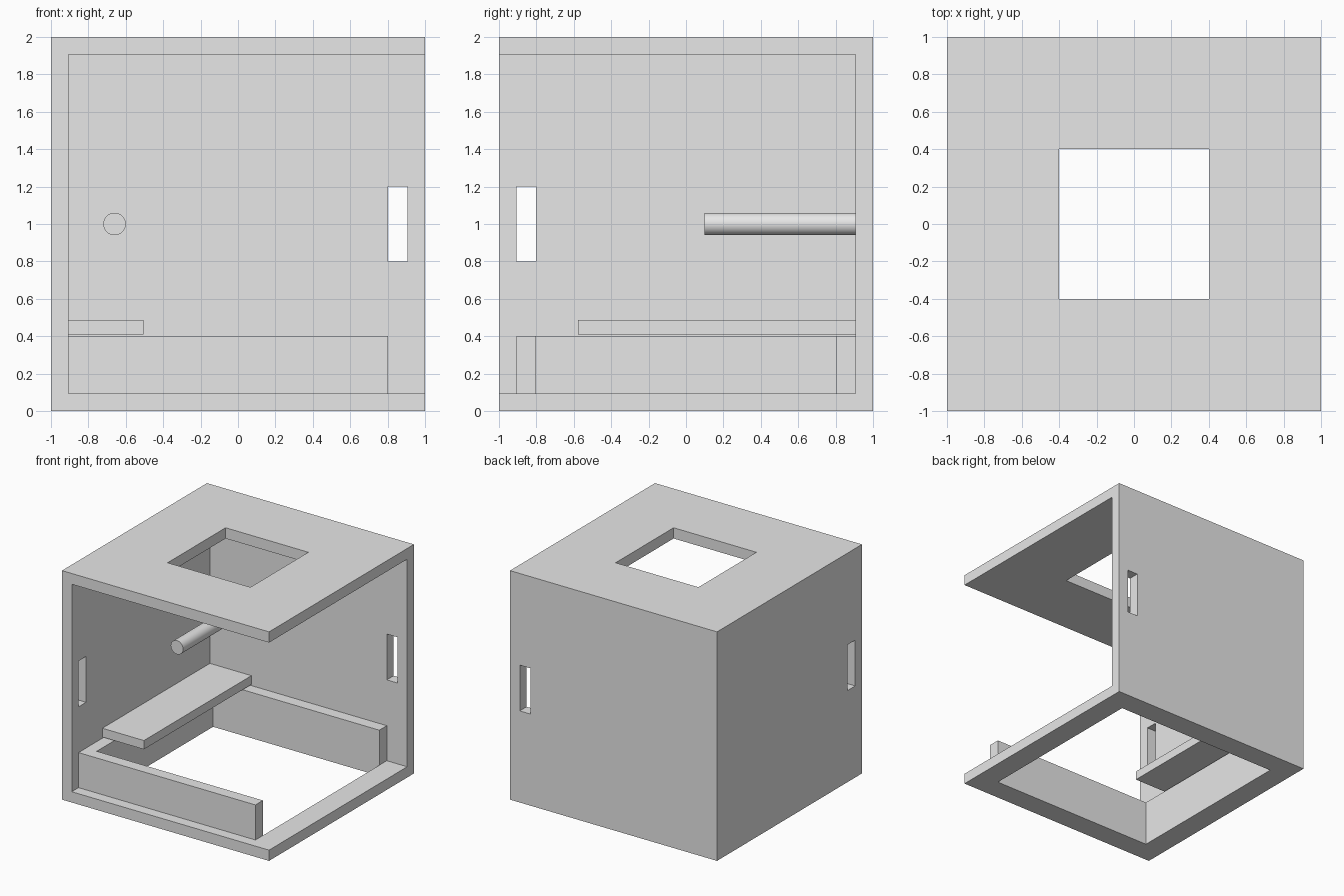
import bpy
import bmesh
from mathutils import Matrix, Vector

cube = bpy.data.objects.get("Cube")
if cube:
    bpy.data.objects.remove(cube, do_unlink=True)

INNER = 0.906   # inside face of the walls
LIP = 0.803     # inside face of the curb and floor opening
T = 1 - INNER   # panel thickness

grey = bpy.data.materials.new("plain_grey")
grey.use_nodes = True
grey.diffuse_color = (0.8, 0.8, 0.8, 1)
grey.node_tree.nodes["Principled BSDF"].inputs["Base Color"].default_value = (0.8, 0.8, 0.8, 1)


def add_object(name, bm):
    bmesh.ops.recalc_face_normals(bm, faces=bm.faces[:])
    mesh = bpy.data.meshes.new(name)
    bm.to_mesh(mesh)
    bm.free()
    mesh.materials.append(grey)
    obj = bpy.data.objects.new(name, mesh)
    bpy.context.collection.objects.link(obj)
    return obj


def box(name, low, high):
    low, high = Vector(low), Vector(high)
    bm = bmesh.new()
    size = Matrix.Diagonal(high - low).to_4x4()
    bmesh.ops.create_cube(bm, size=1, matrix=Matrix.Translation((low + high) / 2) @ size)
    return add_object(name, bm)


def cut(obj, low, high):
    cutter = box("cutter", low, high)
    cutter.hide_render = True
    mod = obj.modifiers.new("cut", 'BOOLEAN')
    mod.operation = 'DIFFERENCE'
    mod.solver = 'EXACT'
    mod.object = cutter
    bpy.context.view_layer.objects.active = obj
    bpy.ops.object.modifier_apply(modifier=mod.name)
    bpy.data.objects.remove(cutter, do_unlink=True)


# Box shell, open at the front and on the +x side
shell = box("shell", (-1, -1, 0), (1, 1, 2))
cut(shell, (-INNER, -2, T), (2, INNER, 2 - T))
# Roof hatch and floor opening
cut(shell, (-0.4, -0.4, 1.8), (0.4, 0.4, 2.2))
cut(shell, (-LIP, -LIP, -0.2), (LIP, LIP, 0.2))
# Slots beside the open edges of both walls
cut(shell, (LIP, 0.8, 0.8), (INNER, 1.2, 1.2))
cut(shell, (-1.2, -INNER, 0.8), (-0.8, -LIP, 1.2))

# U-shaped curb standing round the floor opening
bm = bmesh.new()
half = [(LIP, INNER), (-INNER, INNER), (-INNER, -INNER), (LIP, -INNER),
        (LIP, -LIP), (-LIP, -LIP), (-LIP, LIP), (LIP, LIP)]
base = bm.faces.new([bm.verts.new((x, y, T)) for x, y in half])
top = bmesh.ops.extrude_face_region(bm, geom=[base])["geom"]
bmesh.ops.translate(bm, vec=(0, 0, 0.4 - T),
                    verts=[v for v in top if isinstance(v, bmesh.types.BMVert)])
add_object("curb", bm)

# Shelf along the side wall
box("shelf", (-INNER, -0.577, 0.41), (-0.505, INNER, 0.487))

# Round perch fixed to the back wall
bpy.ops.mesh.primitive_cylinder_add(vertices=48, radius=0.06, depth=INNER - 0.1,
                                    location=(-0.66, (INNER + 0.1) / 2, 1),
                                    rotation=(1.5708, 0, 0))
perch = bpy.context.object
perch.name = "perch"
perch.data.materials.append(grey)
bpy.ops.object.shade_smooth_by_angle()
